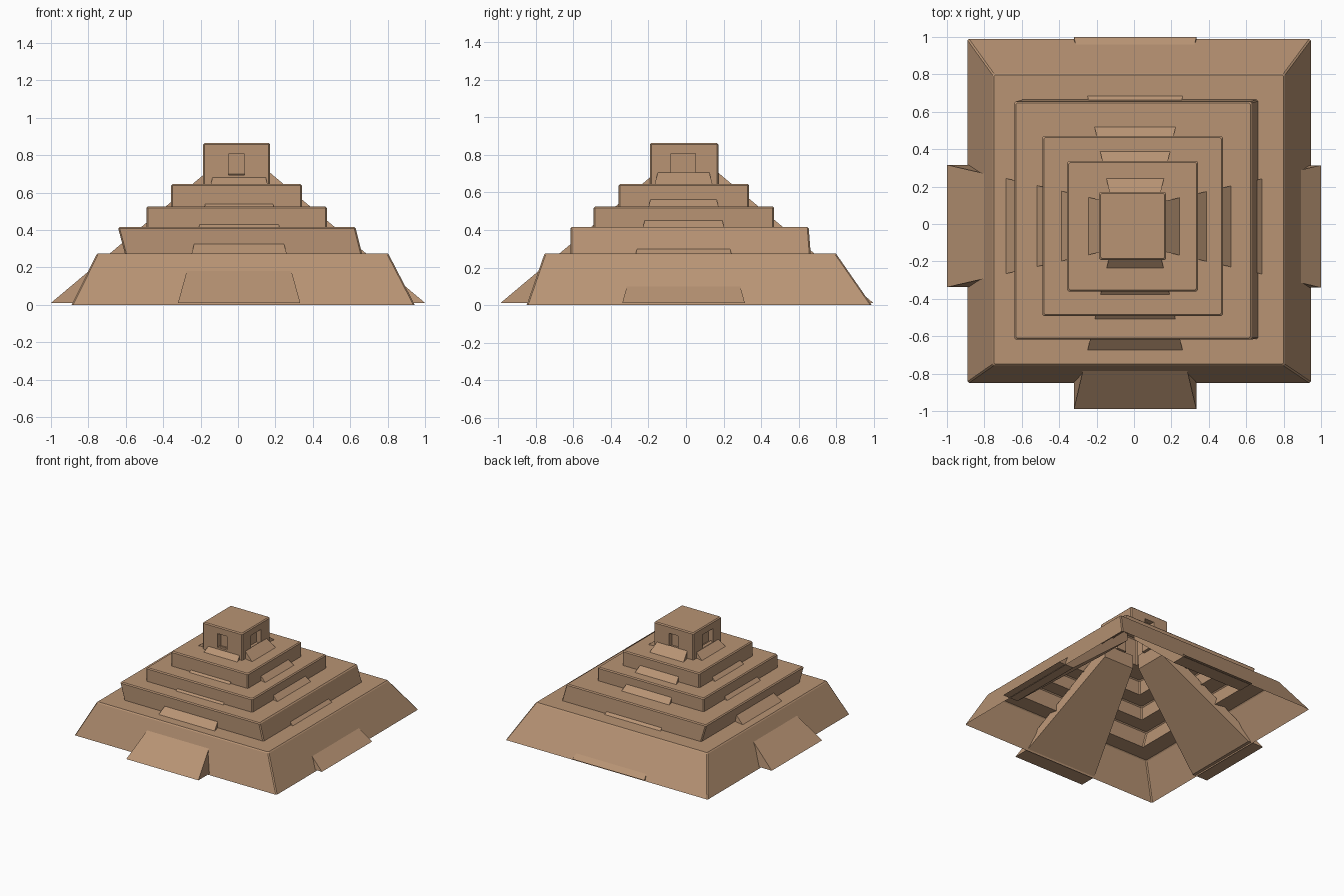
import bpy, bmesh
from mathutils import Vector, Matrix
import math

if "Cube" in bpy.data.objects:
    bpy.data.objects.remove(bpy.data.objects["Cube"])

stone = bpy.data.materials.new("sandstone brown")
stone.diffuse_color = (0.48, 0.295, 0.175, 1)
stone.use_nodes = True
stone.node_tree.nodes["Principled BSDF"].inputs["Base Color"].default_value = stone.diffuse_color


def make(name, bm):
    bmesh.ops.remove_doubles(bm, verts=bm.verts, dist=1e-5)
    bmesh.ops.recalc_face_normals(bm, faces=bm.faces)
    me = bpy.data.meshes.new(name)
    bm.to_mesh(me)
    bm.free()
    me.materials.append(stone)
    ob = bpy.data.objects.new(name, me)
    bpy.context.collection.objects.link(ob)
    return ob


B = 0.008  # small chamfer on the stone edges


def loop(bm, r, z, inset=0.0):
    """Rectangle (x0, x1, y0, y1) with chamfered corners."""
    x0, x1, y0, y1 = r[0] + inset, r[1] - inset, r[2] + inset, r[3] - inset
    pts = [(x0 + B, y0), (x1 - B, y0), (x1, y0 + B), (x1, y1 - B),
           (x1 - B, y1), (x0 + B, y1), (x0, y1 - B), (x0, y0 + B)]
    return [bm.verts.new((x, y, z)) for x, y in pts]


def bridge(bm, a, b):
    for i in range(8):
        j = (i + 1) % 8
        bm.faces.new((a[i], a[j], b[j], b[i]))


# Tiers: bottom rectangle, top rectangle, heights; hollow underneath
tiers = [
    ((-.89, .945, -.85, .99), (-.757, .807, -.757, .805), 0, .275),
    ((-.605, .663, -.615, .665), (-.64, .63, -.617, .655), .275, .415),
    ((-.49, .475, -.492, .47), (-.49, .475, -.492, .47), .415, .525),
    ((-.357, .342, -.36, .337), (-.357, .342, -.36, .337), .525, .645),
]
temple = (-.187, .172, -.192, .172)
for k, (lo, hi, z0, z1) in enumerate(tiers):
    nxt = tiers[k + 1][0] if k < 3 else temple
    bm = bmesh.new()
    rings = [loop(bm, lo, z0), loop(bm, hi, z1 - B),
             loop(bm, hi, z1, B), loop(bm, nxt, z1)]
    for a, b in zip(rings, rings[1:]):
        bridge(bm, a, b)
    make("tier_%d" % (k + 1), bm)

# Temple: chamfered roof and four walls, each with a recessed doorway
x0, x1, y0, y1 = temple
zb, zt = .645, .865
bm = bmesh.new()
a, b = loop(bm, temple, zt - B), loop(bm, temple, zt, B)
bridge(bm, a, b)
bm.faces.new(b)
low = loop(bm, temple, zb)
for i in (1, 3, 5, 7):
    j = (i + 1) % 8
    bm.faces.new((low[i], low[j], a[j], a[i]))


def wall(place, s0, s1, d0, d1):
    rect = lambda u0, u1, v0, v1, d: [bm.verts.new(place(u, v, d)) for u, v in
                                      ((u0, v0), (u1, v0), (u1, v1), (u0, v1))]
    rings = [rect(s0 + B, s1 - B, zb, zt - B, 0),
             rect(d0, d1, .695, .807, 0), rect(d0, d1, .695, .807, .04)]
    for p, q in zip(rings, rings[1:]):
        for i in range(4):
            j = (i + 1) % 4
            bm.faces.new((p[i], p[j], q[j], q[i]))
    bm.faces.new(rings[2])


wall(lambda u, v, d: (u, y0 + d, v), x0, x1, -.05, .035)
wall(lambda u, v, d: (u, y1 - d, v), x0, x1, -.05, .035)
wall(lambda u, v, d: (x0 + d, u, v), y0, y1, -.08, .05)
wall(lambda u, v, d: (x1 - d, u, v), y0, y1, -.08, .05)
make("temple", bm)


# Ramps: sloping tapered slabs running from the ground up to the temple
def ramp(name, turn, reach, shift):
    sect = [(reach, .01, .327), (reach - .14, .01, .327),
            (.17, .587, .137), (.17, .01 + .84 * (reach - .17), .137)]
    rot = Matrix.Rotation(math.radians(turn), 4, 'Z')
    bm = bmesh.new()
    sides = [[bm.verts.new(rot @ Vector((s * w, -d, z)) + Vector(shift))
              for d, z, w in sect] for s in (-1, 1)]
    for i in range(4):
        j = (i + 1) % 4
        bm.faces.new((sides[0][i], sides[0][j], sides[1][j], sides[1][i]))
    bm.faces.new(sides[0])
    bm.faces.new(sides[1])
    make(name, bm)


ramp("front_ramp", 0, .99, (.006, 0, 0))
ramp("right_ramp", 90, 1.0, (0, -.013, 0))
ramp("back_ramp", 180, 1.0, (.006, 0, 0))
ramp("left_ramp", 270, 1.0, (0, -.011, 0))
